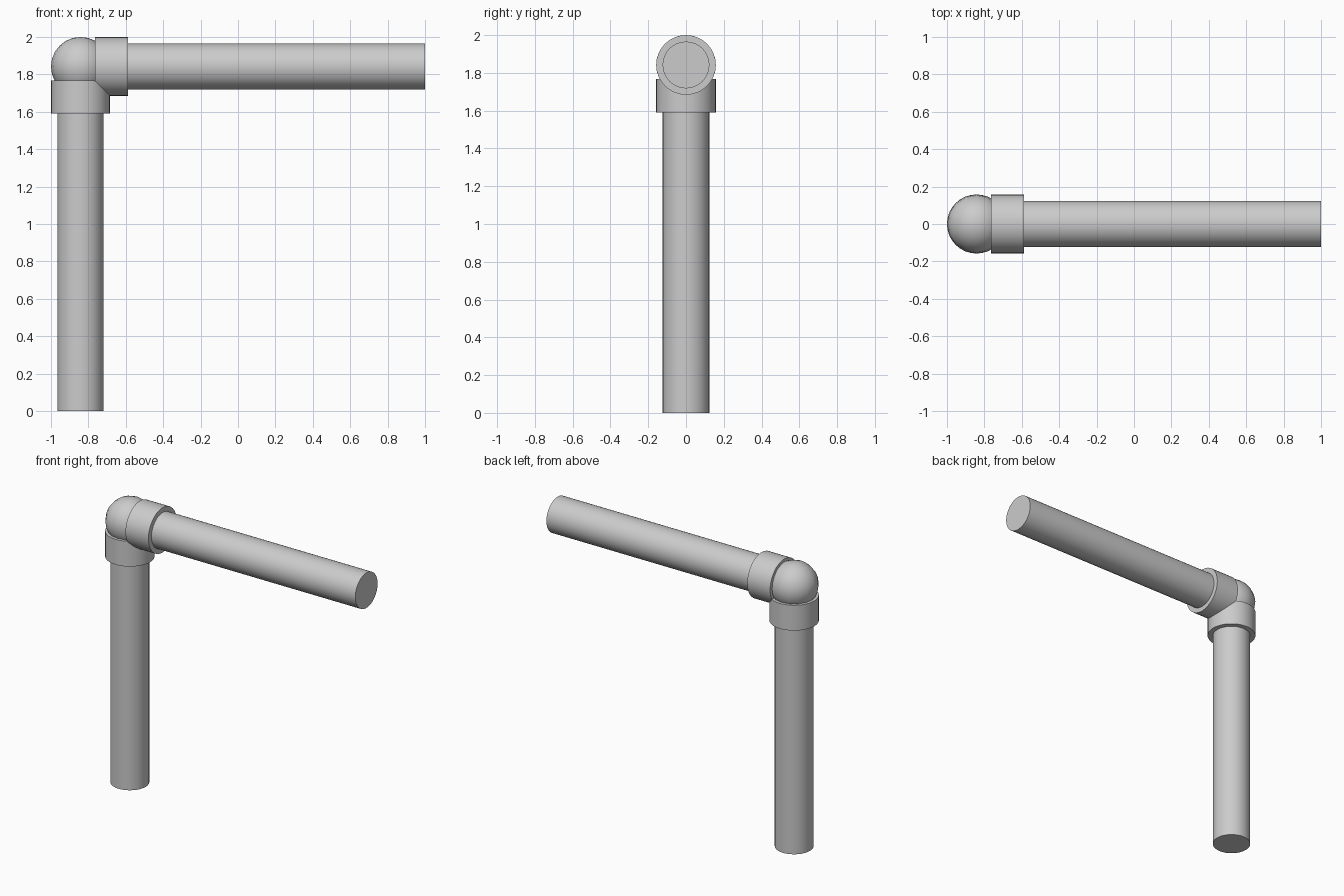
import bpy, math

cube = bpy.data.objects.get("Cube")
if cube:
    bpy.data.objects.remove(cube, do_unlink=True)

grey = bpy.data.materials.new("light_grey")
grey.use_nodes = True
colour = (0.6, 0.6, 0.6, 1)
grey.diffuse_color = colour
grey.node_tree.nodes["Principled BSDF"].inputs["Base Color"].default_value = colour

CORNER = (-0.842, 0, 1.842)
PIPE_R, COLLAR_R = 0.124, 0.158


def finish(name, angle):
    ob = bpy.context.object
    ob.name = name
    ob.data.materials.append(grey)
    bpy.ops.object.shade_smooth_by_angle(angle=math.radians(angle))
    return ob


def tube(name, radius, start, end, horizontal):
    # Cylinder through the corner axis, along x or along z
    mid = (start + end) / 2
    loc = (mid, 0, CORNER[2]) if horizontal else (CORNER[0], 0, mid)
    rot = (0, math.pi / 2, 0) if horizontal else (0, 0, 0)
    bpy.ops.mesh.primitive_cylinder_add(vertices=32, radius=radius, depth=end - start,
                                        location=loc, rotation=rot)
    return finish(name, 30)


# Straight pipes
tube("upright_pipe", PIPE_R, 0, 1.75, False)
tube("level_pipe", PIPE_R, -0.75, 1, True)

# Elbow fitting: two collars and a rounded corner
tube("lower_collar", COLLAR_R, 1.59, 1.768, False)
tube("side_collar", COLLAR_R, -0.765, -0.587, True)
bpy.ops.mesh.primitive_uv_sphere_add(segments=16, ring_count=12, radius=COLLAR_R,
                                     location=CORNER)
finish("elbow_ball", 40)
